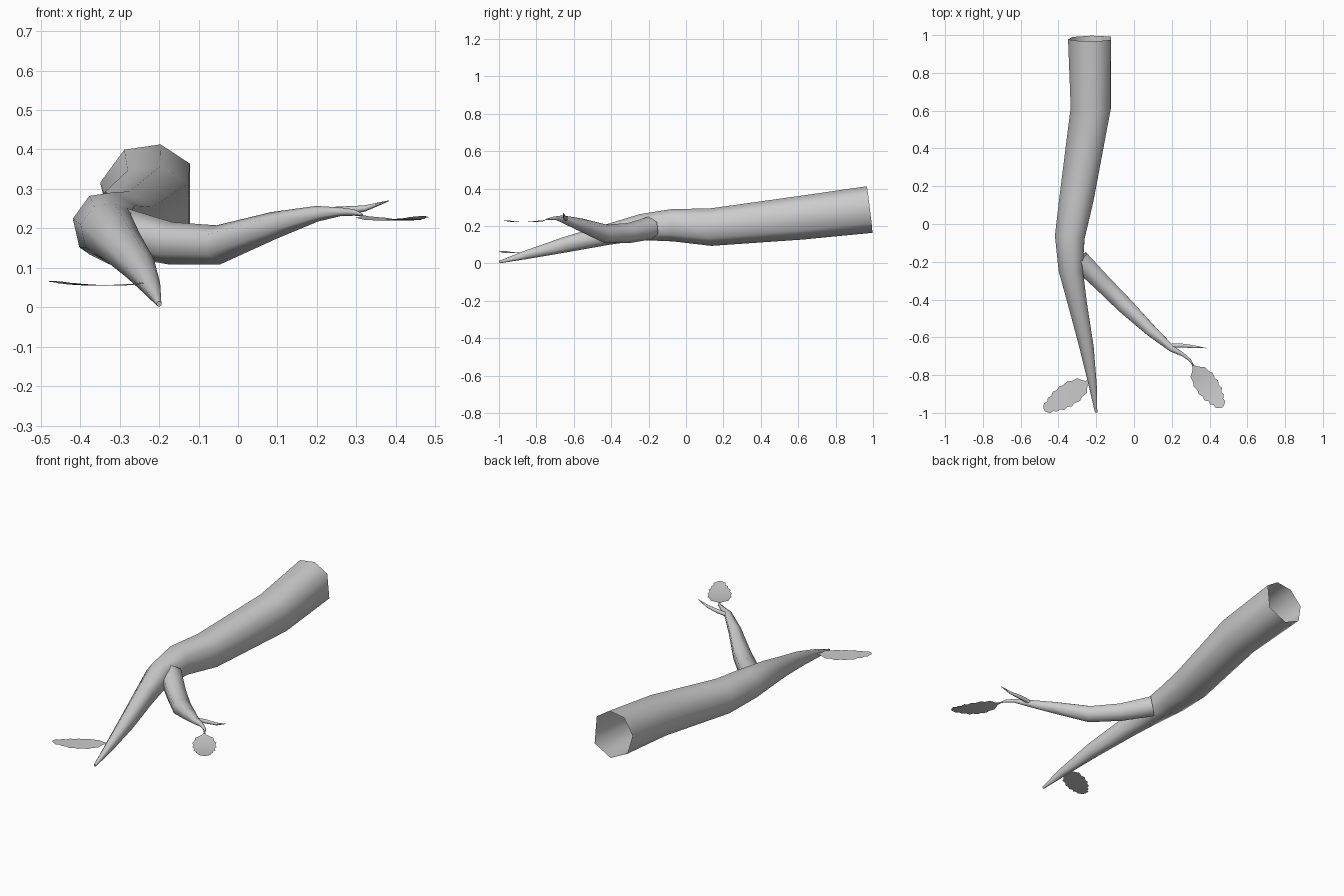
import bpy, bmesh, math
from mathutils import Vector

if "Cube" in bpy.data.objects:
    bpy.data.objects.remove(bpy.data.objects["Cube"])

UP = Vector((0, 0, 1))


def finish(name, bm, angle):
    bmesh.ops.recalc_face_normals(bm, faces=bm.faces)
    mesh = bpy.data.meshes.new(name)
    bm.to_mesh(mesh)
    bm.free()
    ob = bpy.data.objects.new(name, mesh)
    bpy.context.collection.objects.link(ob)
    bpy.ops.object.select_all(action='DESELECT')
    ob.select_set(True)
    bpy.context.view_layer.objects.active = ob
    bpy.ops.object.shade_smooth_by_angle(angle=math.radians(angle))
    return ob


def tube(name, path, angles, cap_end=True):
    """Tapered open tube; path holds (x, y, z, radius)."""
    bm = bmesh.new()
    pts = [Vector(p[:3]) for p in path]
    rings = []
    for i, p in enumerate(pts):
        t = (pts[min(i + 1, len(pts) - 1)] - pts[max(i - 1, 0)]).normalized()
        side = UP.cross(t).normalized()
        top = t.cross(side)
        r = path[i][3]
        rings.append([bm.verts.new(p + r * (math.cos(math.radians(a)) * side
                                            + math.sin(math.radians(a)) * top))
                      for a in angles])
    n = len(angles)
    for a, b in zip(rings, rings[1:]):
        for k in range(n):
            bm.faces.new((a[k], a[(k + 1) % n], b[(k + 1) % n], b[k]))
    if cap_end:
        bm.faces.new(rings[-1])
    return finish(name, bm, 65)


# Half-width of the serrated leaf along its length
LEAF = [(0, .004), (.07, .012), (.12, .028), (.17, .047), (.28, .05), (.35, .062),
        (.46, .056), (.53, .063), (.61, .052), (.69, .057), (.75, .042),
        (.82, .044), (.87, .03), (.94, .031), (1, .008)]


def leaf(name, base, tip, sag):
    """Thin single-sheet leaf, bowed downward between base and tip."""
    bm = bmesh.new()
    base, tip = Vector(base), Vector(tip)
    side = UP.cross(tip - base).normalized()
    rows = []
    for t, w in LEAF:
        c = base.lerp(tip, t) - UP * sag * 4 * t * (1 - t)
        rows.append([bm.verts.new(c + side * w * s) for s in (-1, 0, 1)])
    for a, b in zip(rows, rows[1:]):
        for k in range(2):
            bm.faces.new((a[k], a[k + 1], b[k + 1], b[k]))
    return finish(name, bm, 60)


# Main limb, open at the thick sawn end
tube("main_limb", [
    (-.225, .982, .29, .127), (-.22, .61, .245, .118), (-.297, .13, .195, .101),
    (-.333, -.07, .206, .088), (-.33, -.24, .195, .071), (-.295, -.42, .155, .056),
    (-.248, -.65, .10, .042), (-.217, -.85, .048, .024), (-.2, -.997, .008, .007),
], [36, 77, 120, 168, 218, 270, 325])

# Side branch and its forked twig
ROUND6 = [30 + 60 * k for k in range(6)]
tube("side_branch", [
    (-.29, -.19, .19, .062), (-.17, -.31, .162, .054), (-.05, -.43, .158, .05),
    (.09, -.565, .207, .035), (.2, -.66, .237, .02), (.26, -.692, .242, .011),
    (.295, -.72, .24, .008), (.315, -.75, .234, .003),
], ROUND6)
tube("twig", [
    (.18, -.645, .236, .012), (.25, -.643, .243, .012),
    (.32, -.65, .25, .008), (.383, -.657, .27, .001),
], ROUND6)

# Leaves
leaf("branch_leaf", (.31, -.745, .234), (.468, -.97, .231), .012)
leaf("limb_leaf", (-.235, -.83, .062), (-.475, -.985, .067), .009)
